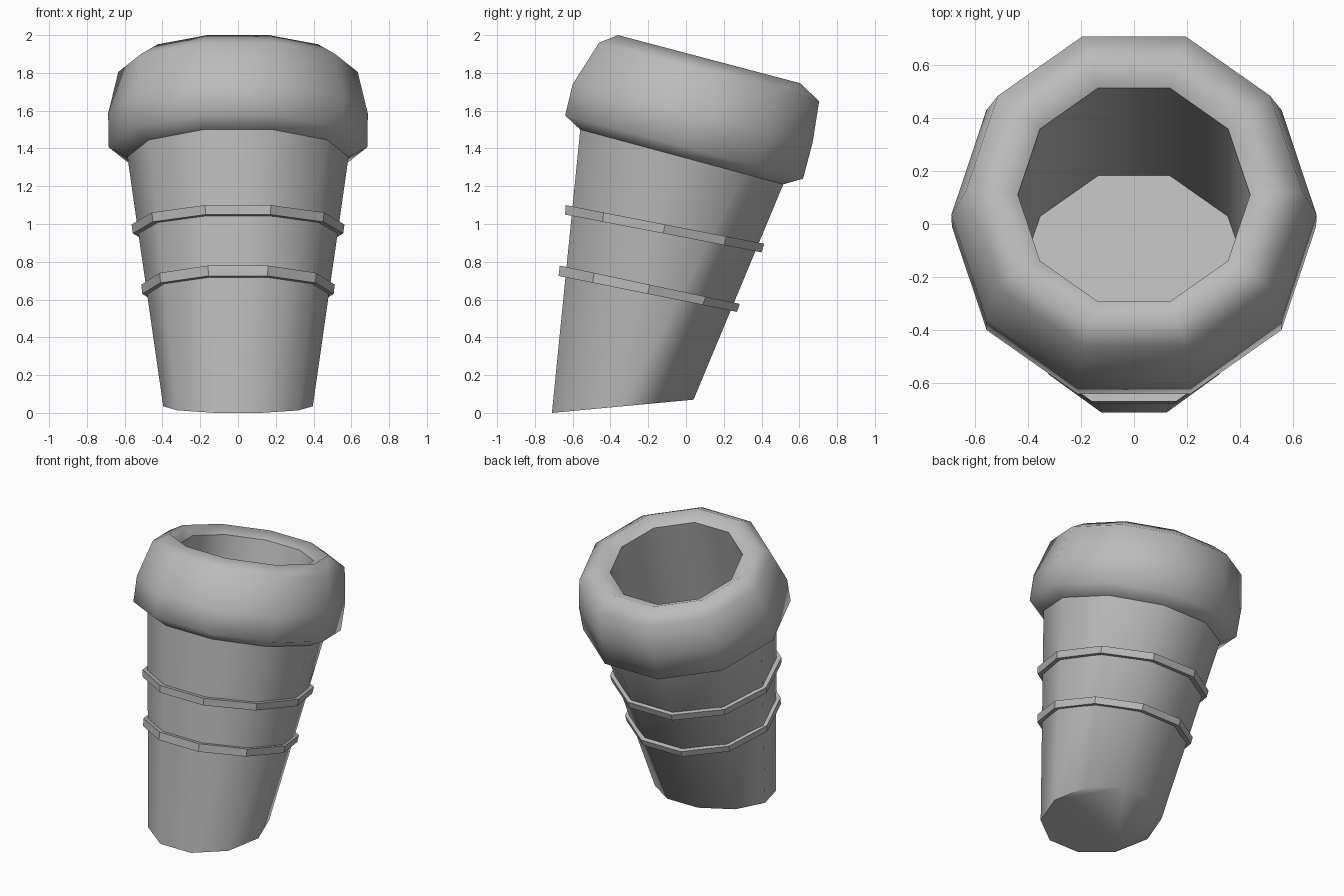
import bpy, bmesh, math

cube = bpy.data.objects.get("Cube")
if cube:
    bpy.data.objects.remove(cube, do_unlink=True)

SIDES = 10
APOTHEM = math.cos(math.pi / SIDES)

grey = bpy.data.materials.new("plain_grey")
grey.use_nodes = True
colour = (0.5, 0.5, 0.5, 1)
grey.diffuse_color = colour
grey.node_tree.nodes["Principled BSDF"].inputs["Base Color"].default_value = colour


def ring(front, back):
    """Tilted regular decagon whose front and back flats pass through two (y, z) points."""
    cy, cz = (front[0] + back[0]) / 2, (front[1] + back[1]) / 2
    hy, hz = (back[0] - cy) / APOTHEM, (back[1] - cz) / APOTHEM
    radius = math.hypot(hy, hz)
    points = []
    for i in range(SIDES):
        a = math.tau * i / SIDES
        points.append((radius * math.cos(a), cy + hy * math.sin(a), cz + hz * math.sin(a)))
    return points


def scaled(points, k):
    """Ring shrunk about its own centre."""
    mid = [sum(p[i] for p in points) / len(points) for i in range(3)]
    return [tuple(m + (c - m) * k for c, m in zip(p, mid)) for p in points]


def loft(name, rings, cap_start=False, closed=False, smooth=75):
    """Bridge consecutive rings into one tapered shell."""
    bm = bmesh.new()
    loops = [[bm.verts.new(p) for p in r] for r in rings]
    pairs = list(zip(loops, loops[1:]))
    if closed:
        pairs.append((loops[-1], loops[0]))
    for a, b in pairs:
        for i in range(SIDES):
            j = (i + 1) % SIDES
            bm.faces.new((a[i], a[j], b[j], b[i]))
    if cap_start:
        bm.faces.new(loops[0][::-1])
    mesh = bpy.data.meshes.new(name)
    bm.to_mesh(mesh)
    bm.free()
    mesh.materials.append(grey)
    obj = bpy.data.objects.new(name, mesh)
    bpy.context.collection.objects.link(obj)
    bpy.ops.object.select_all(action="DESELECT")
    obj.select_set(True)
    bpy.context.view_layer.objects.active = obj
    bpy.ops.object.shade_smooth_by_angle(angle=math.radians(smooth))
    return obj


# Leaning tapered body
body_top = ring((-0.56, 1.50), (0.515, 1.21))
loft("body", [ring((-0.71, 0.0), (0.04, 0.07)), body_top], cap_start=True)

# Rounded collar: underside, wall, shoulder, crest and dipped inner lip
mouth = ring((-0.292, 1.931), (0.512, 1.719))
loft("collar", [
    body_top,
    ring((-0.64, 1.575), (0.62, 1.24)),
    ring((-0.60, 1.74), (0.67, 1.43)),
    ring((-0.46, 1.96), (0.705, 1.65)),
    ring((-0.36, 2.0), (0.605, 1.745)),
    mouth,
])

# Straight bore with a flat floor, facing inward
floor = [(x, y - 0.33, z - 1.27) for x, y, z in mouth]
bore = loft("bore", [floor, mouth], cap_start=True)
bore.data.flip_normals()

# Two raised bands around the body
bands = {
    "upper_band": (((-0.64, 1.05), (0.40, 0.85)), ((-0.637, 1.10), (0.415, 0.895))),
    "lower_band": (((-0.675, 0.725), (0.27, 0.535)), ((-0.668, 0.78), (0.285, 0.577))),
}
for name, (low, high) in bands.items():
    bottom, top = ring(*low), ring(*high)
    loft(name, [bottom, top, scaled(top, 0.9), scaled(bottom, 0.9)], closed=True, smooth=30)
